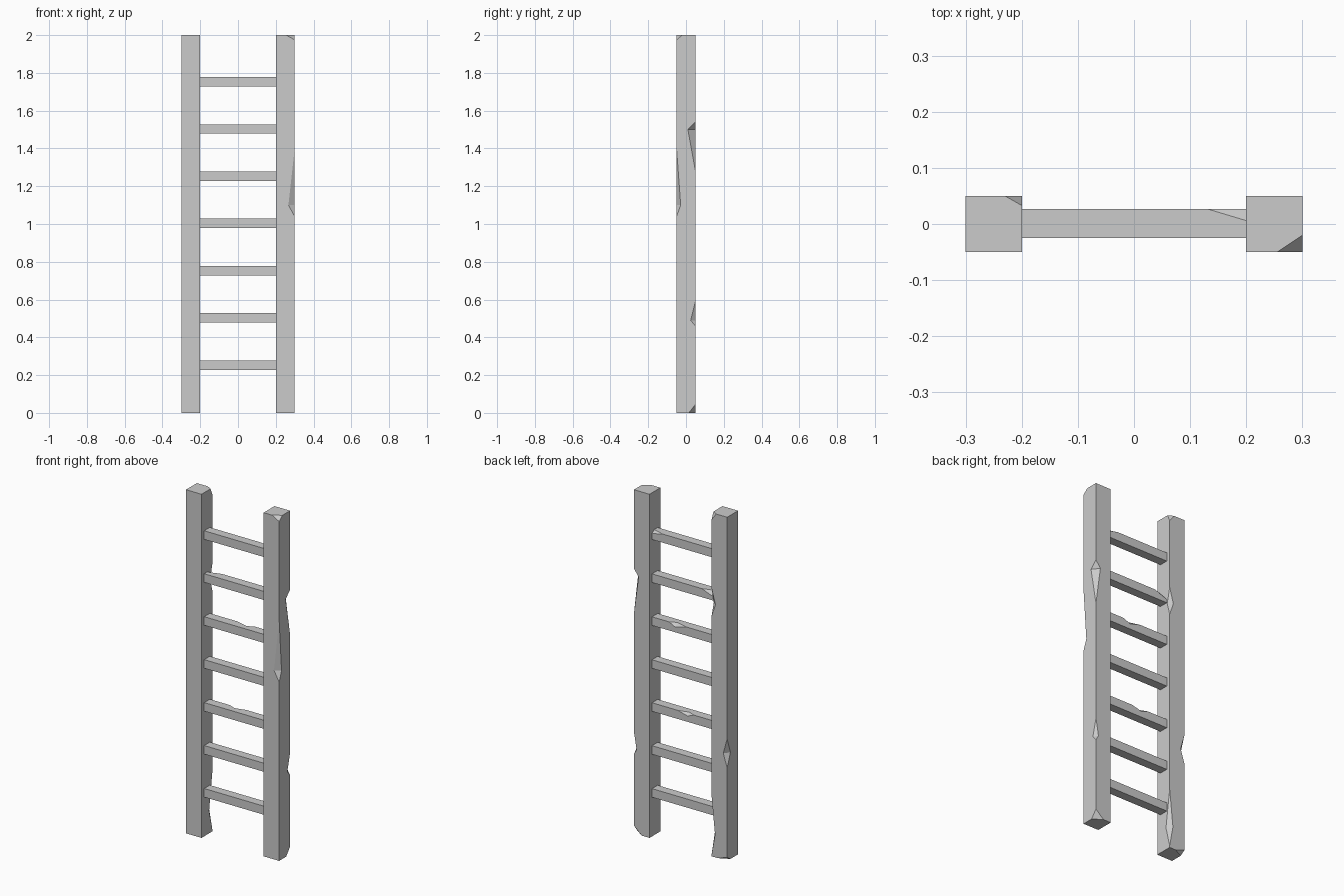
import bpy, bmesh
from mathutils import Vector

if "Cube" in bpy.data.objects:
    bpy.data.objects.remove(bpy.data.objects["Cube"])


def notch_cutter(centre, half, axis, signs, span, insets):
    """Wedge that bites a two-facet chip out of one long edge."""
    others = [i for i in range(3) if i != axis]
    start, apex, end = span

    def point(along, in0, in1):
        p = Vector()
        p[axis] = along
        for i, s, d in zip(others, signs, (in0, in1)):
            p[i] = centre[i] + s * (half[i] - d)
        return p

    a, b = point(start, 0, 0), point(end, 0, 0)
    p, q = point(apex, insets[0], 0), point(apex, 0, insets[1])
    mid = (p + q) / 2
    # Push the tips outside the beam while keeping the two cut planes
    pts = [a + (a - mid) * .2, b + (b - mid) * .2, p + (p - q) * .3, q + (q - p) * .3]
    bm = bmesh.new()
    bmesh.ops.convex_hull(bm, input=[bm.verts.new(v) for v in pts])
    bmesh.ops.recalc_face_normals(bm, faces=bm.faces[:])
    mesh = bpy.data.meshes.new("chip_cutter")
    bm.to_mesh(mesh)
    bm.free()
    cutter = bpy.data.objects.new("chip_cutter", mesh)
    bpy.context.collection.objects.link(cutter)
    cutter.hide_render = True
    cutter.hide_set(True)
    return cutter


def beam(name, centre, half, axis, corners=(), notches=()):
    """Box with sliced corners and chipped edges."""
    centre, half = Vector(centre), Vector(half)
    bm = bmesh.new()
    bmesh.ops.create_cube(bm, size=2)
    for v in bm.verts:
        v.co = centre + v.co * half
    for signs, insets in corners:
        corner = centre + half * Vector(signs)
        normal = Vector([s / d for s, d in zip(signs, insets)])
        on_plane = corner.copy()
        on_plane.x -= signs[0] * insets[0]
        cut = bmesh.ops.bisect_plane(bm, geom=bm.verts[:] + bm.edges[:] + bm.faces[:],
                                     plane_co=on_plane, plane_no=normal.normalized(),
                                     clear_outer=True)
        edges = [e for e in cut["geom_cut"] if isinstance(e, bmesh.types.BMEdge)]
        bmesh.ops.contextual_create(bm, geom=edges)
    bmesh.ops.recalc_face_normals(bm, faces=bm.faces[:])
    mesh = bpy.data.meshes.new(name)
    bm.to_mesh(mesh)
    bm.free()
    obj = bpy.data.objects.new(name, mesh)
    bpy.context.collection.objects.link(obj)
    for signs, span, insets in notches:
        mod = obj.modifiers.new("chip", 'BOOLEAN')
        mod.operation = 'DIFFERENCE'
        mod.solver = 'EXACT'
        mod.object = notch_cutter(centre, half, axis, signs, span, insets)


# Side posts: corner chips are (signs, xyz insets), edge chips (signs, z span, xy insets)
POST = (.05, .05, 1)
beam("left_post", (-.25, 0, 1), POST, 2,
     corners=[((1, 1, 1), (.03, .017, .04)),
              ((-1, 1, -1), (.06, .03, .02))],
     notches=[((1, 1), (1.40, 1.47, 1.56), (.025, .02)),
              ((1, 1), (.01, .13, .35), (.022, .03)),
              ((-1, 1), (.54, .62, .71), (.025, .03))])
beam("right_post", (.25, 0, 1), POST, 2,
     corners=[((1, -1, 1), (.045, .03, .025)),
              ((1, 1, -1), (.05, .035, .045))],
     notches=[((1, -1), (1.04, 1.10, 1.40), (.033, .022)),
              ((1, 1), (1.28, 1.50, 1.54), (.03, .04)),
              ((1, 1), (.46, .49, .59), (.017, .025))])

# Rungs, some worn along the upper back edge
rung_corners = {7: [((1, 1, 1), (.07, .021, .015))],
                6: [((-1, 1, 1), (.08, .025, .03))]}
rung_notches = {5: [((1, 1), (-.02, .05, .09), (.02, .02))],
                3: [((1, 1), (-.07, -.03, .035), (.017, .016))]}
for i in range(1, 8):
    beam(f"rung_{i}", (0, .001, .25 * i + .003), (.2, .026, .025), 0,
         rung_corners.get(i, ()), rung_notches.get(i, ()))
